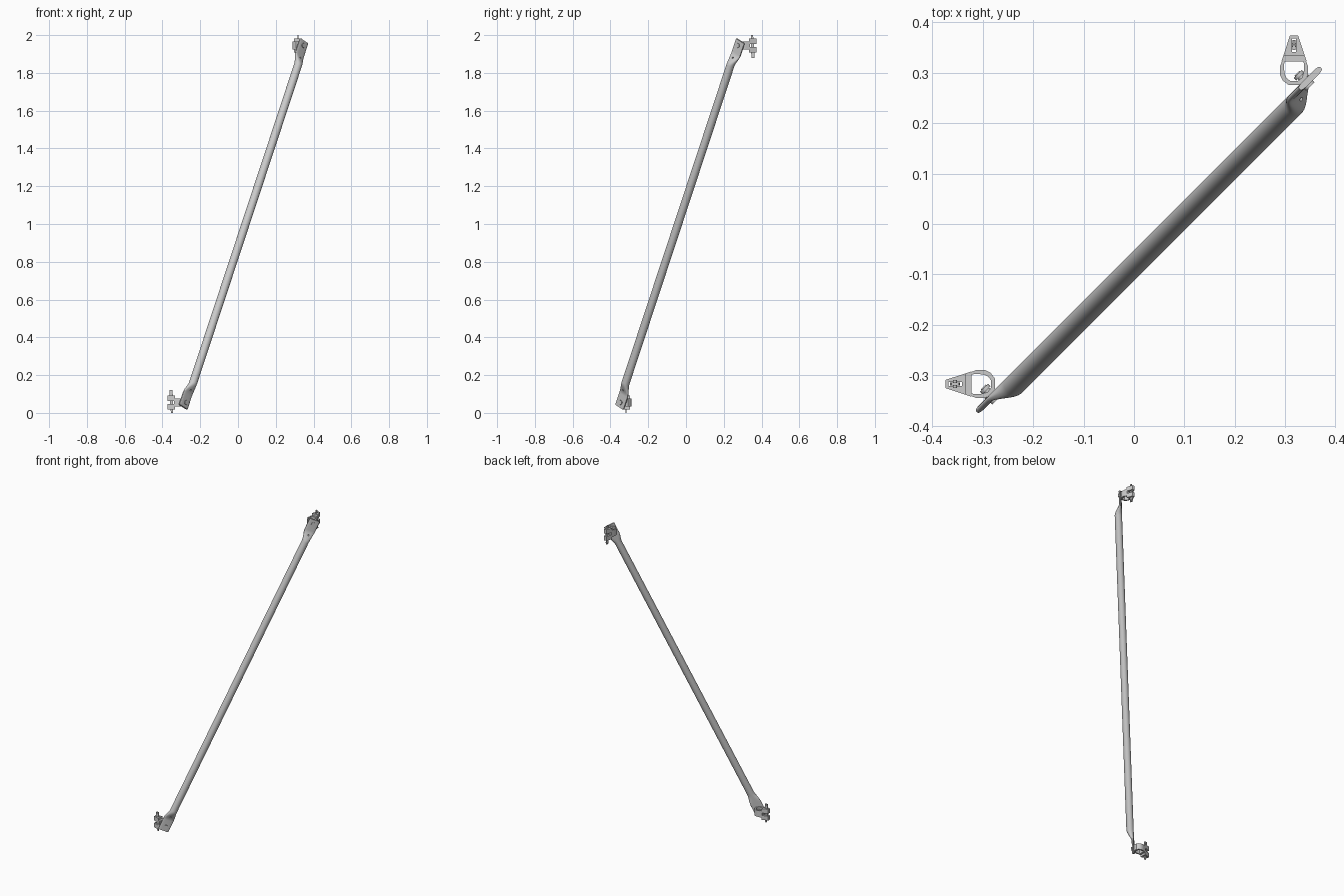
import bpy, bmesh, math
from mathutils import Vector, Matrix

if "Cube" in bpy.data.objects:
    bpy.data.objects.remove(bpy.data.objects["Cube"])

D = Vector((0.33, 0.33, 1)).normalized()          # tube direction
N = Vector((-1, 1, 0)).normalized()               # normal of the flattened ends
P = D.cross(N).normalized()                       # across the flat
MID = Vector((0.04, -0.042, 1.0))
R = 0.0215
CX, CZ = 0.317, 1.945                             # upper coupler centre
# half turn that carries the upper coupler to the lower end
TURN = Matrix.Translation((0, 0, 1)) @ Matrix.Rotation(math.pi, 4, N) @ Matrix.Translation((0, 0, -1))


def finish(bm, name, smooth=False):
    bmesh.ops.recalc_face_normals(bm, faces=bm.faces)
    me = bpy.data.meshes.new(name)
    bm.to_mesh(me)
    bm.free()
    ob = bpy.data.objects.new(name, me)
    bpy.context.collection.objects.link(ob)
    if smooth:
        bpy.ops.object.select_all(action='DESELECT')
        ob.select_set(True)
        bpy.context.view_layer.objects.active = ob
        bpy.ops.object.shade_smooth_by_angle(angle=math.radians(35))
    return ob


def prism(bm, pts, z0, z1):
    """Extrude an outline (x relative to the coupler axis, y absolute)."""
    f = bm.faces.new([bm.verts.new((CX + x, y, z0)) for x, y in pts])
    ext = bmesh.ops.extrude_face_region(bm, geom=[f])['geom']
    bmesh.ops.translate(bm, vec=(0, 0, z1 - z0), verts=[v for v in ext if isinstance(v, bmesh.types.BMVert)])


def rod(bm, a, b, r, n):
    d = b - a
    m = Matrix.Translation((a + b) / 2) @ d.to_track_quat('Z', 'Y').to_matrix().to_4x4()
    bmesh.ops.create_cone(bm, cap_ends=True, segments=n, radius1=r, radius2=r, depth=d.length, matrix=m)


def both_ends(bm, name, smooth=False):
    ob = finish(bm, "upper_" + name, smooth)
    low = ob.copy()
    low.data = ob.data.copy()
    low.name = "lower_" + name
    low.data.transform(TURN)
    bpy.context.collection.objects.link(low)


# brace tube: round in the middle, pressed flat towards one side at each end
half = 0.969 / D.z
flat_from, round_to = 0.905 / D.z, 0.84 / D.z
steps = 10
top = [(round_to + (flat_from - round_to) * i / steps, i / steps) for i in range(steps + 1)] + [(half, 1.0)]
stations = [(-s, k) for s, k in reversed(top)] + top
SEG = 40
bm = bmesh.new()
rings = []
for s, k in stations:
    k = k * k * (3 - 2 * k)
    w = R + (0.033 - R) * k
    t = R + (0.0065 - R) * k
    e = 1 - 0.45 * k
    c = MID + D * s + N * (R - t)
    ring = []
    for i in range(SEG):
        a = 2 * math.pi * i / SEG
        ca, sa = math.cos(a), math.sin(a)
        ring.append(bm.verts.new(c + P * (w * math.copysign(abs(ca) ** e, ca))
                                 + N * (t * math.copysign(abs(sa) ** e, sa))))
    rings.append(ring)
for r0, r1 in zip(rings, rings[1:]):
    for i in range(SEG):
        j = (i + 1) % SEG
        bm.faces.new((r0[i], r0[j], r1[j], r1[i]))
bm.faces.new(rings[0])
bm.faces.new(rings[-1])
tube = finish(bm, "brace_tube", True)

# small drain holes in the pressed shoulders
bm = bmesh.new()
for s in (-0.88, 0.88):
    c = MID + D * (s / D.z)
    rod(bm, c - N * 0.04, c + N * 0.008, 0.004, 12)
cutter = finish(bm, "drain_hole_cutter")
cutter.hide_render = True
cutter.hide_viewport = True
mod = tube.modifiers.new("drain_holes", 'BOOLEAN')
mod.object = cutter
mod.solver = 'EXACT'

# coupler collar: an open angular band closed by the wedge head
outer = [(0.022, 0.326), (0.028, 0.312), (0.028, 0.296), (0.022, 0.284), (0.010, 0.275)]
inner = [(0.018, 0.326), (0.020, 0.314), (0.019, 0.298), (0.015, 0.289), (0.007, 0.283)]
loop = lambda h: [(-x, y) for x, y in h] + h[::-1]
o, i_ = loop(outer), loop(inner)
bm = bmesh.new()
prism(bm, o + i_[::-1], CZ - 0.02, CZ + 0.02)
both_ends(bm, "coupler_collar", True)

# wedge head: tapered body with a slotted jaw above and below
half_w = lambda y: 0.025 - (y - 0.322) * 0.33
bm = bmesh.new()


def block(y0, y1, z0, z1):
    prism(bm, [(-half_w(y0), y0), (half_w(y0), y0), (half_w(y1), y1), (-half_w(y1), y1)], z0, z1)


block(0.322, 0.338, CZ - 0.022, CZ + 0.022)
for z0, z1 in ((CZ + 0.008, CZ + 0.036), (CZ - 0.036, CZ - 0.008)):
    for sx in (-1, 1):
        prism(bm, [(sx * 0.004, 0.334), (sx * half_w(0.334), 0.334),
                   (sx * half_w(0.373), 0.373), (sx * 0.004, 0.373)], z0, z1)
    block(0.334, 0.341, z0, z1)
    block(0.367, 0.373, z0, z1)
both_ends(bm, "wedge_head")

# wedge: thin tapered plate driven down through both jaws
bm = bmesh.new()
side = [(0.345, 2.0), (0.355, 2.0), (0.364, 1.905), (0.362, 1.88), (0.347, 1.88), (0.345, 1.905)]
f = bm.faces.new([bm.verts.new((CX - 0.003, y, z)) for y, z in side])
ext = bmesh.ops.extrude_face_region(bm, geom=[f])['geom']
bmesh.ops.translate(bm, vec=(0.006, 0, 0), verts=[v for v in ext if isinstance(v, bmesh.types.BMVert)])
rod(bm, Vector((CX - 0.008, 0.355, 1.888)), Vector((CX + 0.008, 0.355, 1.888)), 0.004, 12)
both_ends(bm, "wedge")

# pivot rivet joining the flat end to the collar, with washers and heads
c = MID + D * ((CZ - 1) / D.z) + N * (R - 0.0065)
bm = bmesh.new()
rod(bm, c - N * 0.011, c + N * 0.026, 0.007, 20)
rod(bm, c - N * 0.011, c - N * 0.006, 0.012, 20)
rod(bm, c + N * 0.006, c + N * 0.010, 0.014, 20)
rod(bm, c + N * 0.017, c + N * 0.024, 0.011, 20)
both_ends(bm, "pivot_rivet", True)
